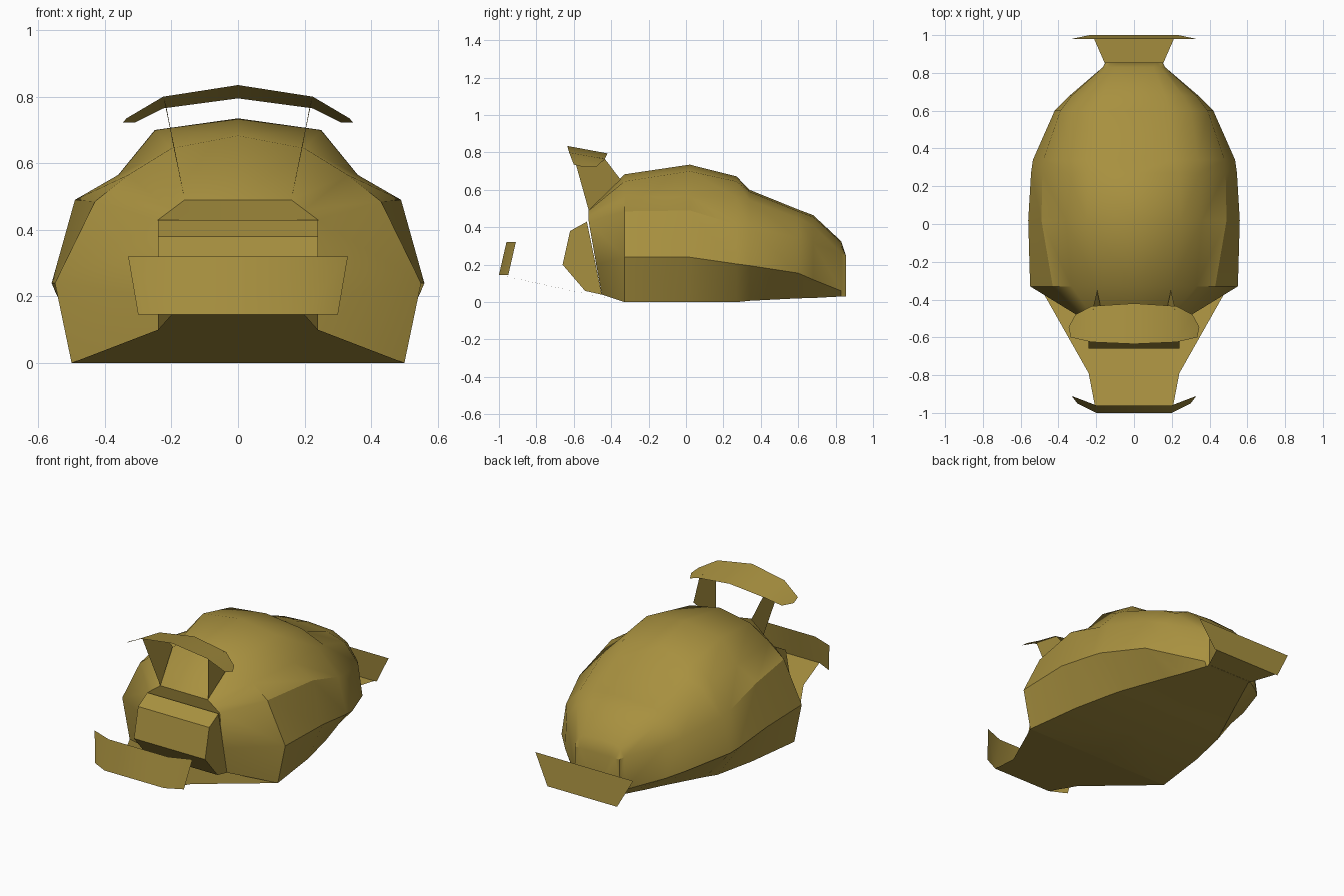
import bpy
import bmesh
from mathutils import Vector

default_cube = bpy.data.objects.get("Cube")
if default_cube:
    bpy.data.objects.remove(default_cube, do_unlink=True)

# Single paint colour
paint = bpy.data.materials.new("ochre_paint")
paint.use_nodes = True
ochre = (0.39, 0.28, 0.05, 1.0)
paint.diffuse_color = ochre
paint.node_tree.nodes["Principled BSDF"].inputs["Base Color"].default_value = ochre


def finish(name, bm, facing=None, smooth_angle=0.6):
    """Mirror a half mesh over x, orient it and turn it into an object."""
    bmesh.ops.mirror(bm, geom=bm.verts[:] + bm.edges[:] + bm.faces[:],
                     axis='X', merge_dist=0.0005)
    bmesh.ops.remove_doubles(bm, verts=bm.verts[:], dist=0.0005)
    bmesh.ops.recalc_face_normals(bm, faces=bm.faces[:])
    bm.normal_update()
    if facing:
        total = sum((f.normal * f.calc_area() for f in bm.faces), Vector())
        if total.dot(Vector(facing)) < 0:
            bmesh.ops.reverse_faces(bm, faces=bm.faces[:])
    mesh = bpy.data.meshes.new(name)
    bm.to_mesh(mesh)
    bm.free()
    mesh.materials.append(paint)
    obj = bpy.data.objects.new(name, mesh)
    bpy.context.collection.objects.link(obj)
    bpy.ops.object.select_all(action='DESELECT')
    obj.select_set(True)
    bpy.context.view_layer.objects.active = obj
    bpy.ops.object.shade_smooth_by_angle(angle=smooth_angle)
    return obj


def loft(name, rows, capped=False, facing=None):
    """Skin a half surface through rows of points."""
    bm = bmesh.new()
    loops = [[bm.verts.new(point) for point in row] for row in rows]
    for near, far in zip(loops, loops[1:]):
        for i in range(len(near) - 1):
            bm.faces.new((near[i], near[i + 1], far[i + 1], far[i]))
    if capped:
        bm.faces.new(loops[0])
        bm.faces.new(loops[-1])
    return finish(name, bm, facing)


def sheet(name, outline, facing=None):
    """One thin flat panel, given as its left half."""
    bm = bmesh.new()
    bm.faces.new([bm.verts.new(point) for point in outline])
    return finish(name, bm, facing)


# Body shell: each section runs roof centre, roof crease, window foot,
# shoulder, widest point, sill
sections = {
    -0.33: [(0, .683), (.2, .645), (.33, .565), (.43, .485), (.55, .24), (.5, 0)],
    0.02: [(0, .735), (.25, .7), (.36, .565), (.49, .49), (.56, .24), (.455, 0)],
    0.27: [(0, .672), (.24, .645), (.35, .56), (.485, .415), (.545, .204), (.4, 0)],
    0.34: [(0, .6), (.2, .59), (.34, .545), (.48, .4), (.535, .195), (.37, .007)],
    0.6: [(0, .495), (.18, .485), (.3, .45), (.39, .345), (.42, .155), (.255, .02)],
    0.68: [(0, .465), (.165, .455), (.26, .41), (.33, .315), (.34, .12), (.22, .022)],
    0.83: [(0, .325), (.1, .32), (.14, .3), (.165, .26), (.165, .06), (.155, .03)],
    0.855: [(0, .25), (.09, .25), (.12, .25), (.15, .25), (.152, .12), (.15, .03)],
}
tail = [(0, -.52, .49), (.16, -.52, .49), (.2, -.52, .46),
        (.24, -.52, .43), (.24, -.48, .2), (.24, -.45, .04)]
rows = [tail] + [[(x, y, z) for x, z in half] for y, half in sections.items()]
for row in rows:
    row.append((0, row[-1][1], row[-1][2]))
loft("body_shell", rows, capped=True)

# Engine box at the tail end
box_side = [(-.45, .04), (-.53, .43), (-.62, .38), (-.66, .2), (-.54, .06)]
box_rows = [[(x, y, z) for y, z in box_side + box_side[:1]] for x in (0, .24)]
bm = bmesh.new()
inner, outer = [[bm.verts.new(p) for p in row[:-1]] for row in box_rows]
for i in range(len(inner)):
    j = (i + 1) % len(inner)
    bm.faces.new((inner[i], inner[j], outer[j], outer[i]))
bm.faces.new(outer)
finish("engine_box", bm)

# Floor panels reaching out to both bumpers
sheet("tail_floor", [(0, -.33, 0), (.5, -.33, 0), (.24, -.79, .1),
                     (.2, -1, .145), (0, -1, .145)], facing=(0, 0, -1))
sheet("nose_floor", [(0, .84, .03), (.15, .84, .03), (.22, 1, .04),
                     (0, 1, .04)], facing=(0, 0, -1))

# Bumpers: a wrapped one at the tail, a flat one at the nose
loft("tail_bumper", [[(0, -1, .145), (.2, -1, .145), (.3, -.95, .145)],
                     [(0, -.96, .32), (.2, -.96, .32), (.33, -.91, .32)]],
     facing=(0, -1, 0))
sheet("nose_bumper", [(0, 1, .04), (.235, 1, .04), (.33, .98, .215),
                      (0, .98, .215)], facing=(0, 1, 0))

# Raised wing with its drooping tips
bm = bmesh.new()
lead = [bm.verts.new(p) for p in ((0, -.42, .795), (.225, -.435, .765), (.31, -.48, .722))]
trail = [bm.verts.new(p) for p in ((0, -.635, .835), (.225, -.625, .8), (.335, -.6, .735))]
tip = bm.verts.new((.346, -.545, .722))
bm.faces.new((lead[0], lead[1], trail[1], trail[0]))
bm.faces.new((lead[1], lead[2], tip, trail[2], trail[1]))
finish("wing", bm, facing=(0, 0, 1))

# Wing struts
sheet("wing_struts", [(.16, -.52, .49), (.195, -.35, .655),
                      (.215, -.435, .767), (.223, -.605, .795)])
